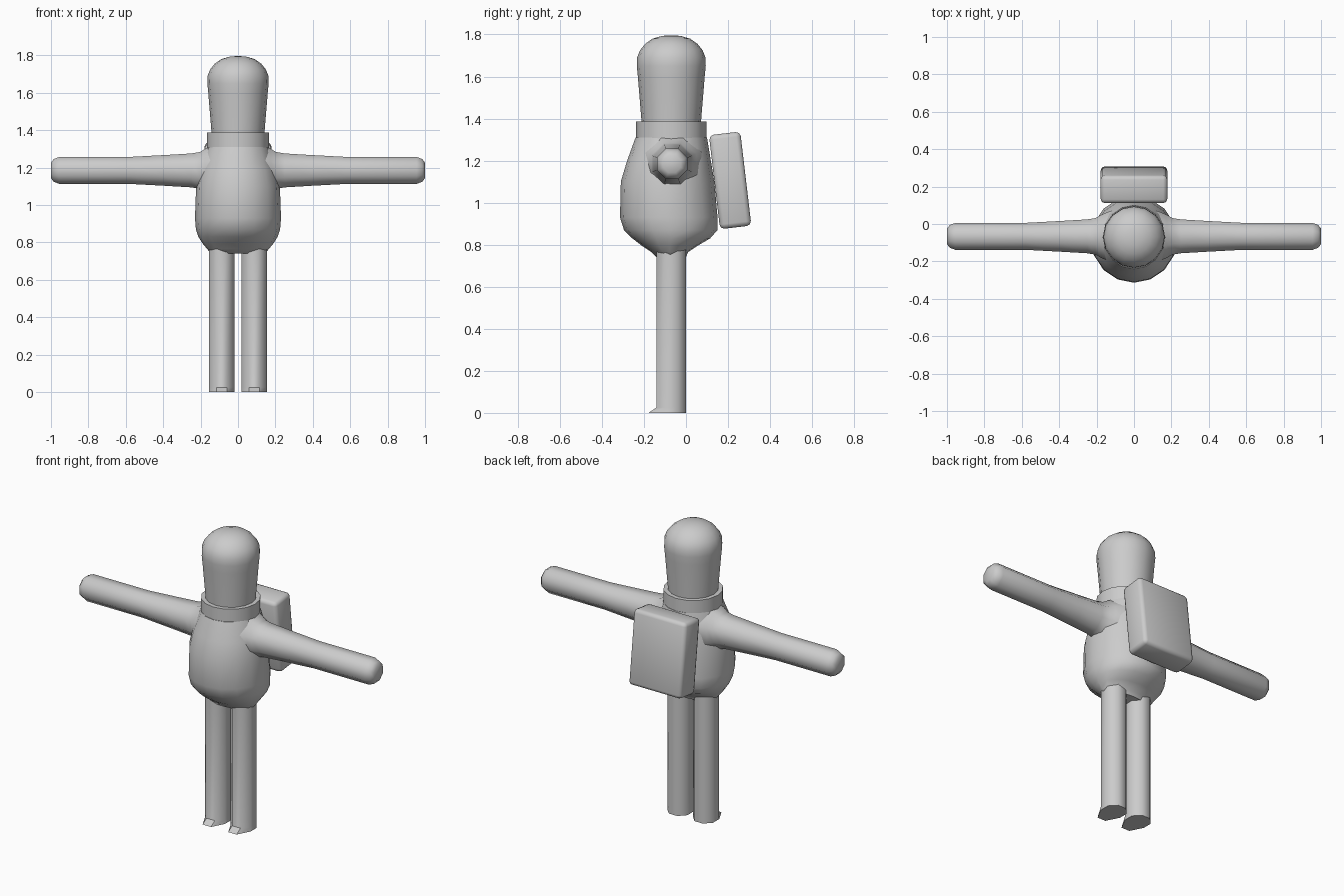
import bpy, bmesh, math
from mathutils import Matrix

if "Cube" in bpy.data.objects:
    bpy.data.objects.remove(bpy.data.objects["Cube"])

grey = bpy.data.materials.new("plain_grey")
grey.diffuse_color = (0.6, 0.6, 0.6, 1)
grey.use_nodes = True
grey.node_tree.nodes["Principled BSDF"].inputs["Base Color"].default_value = grey.diffuse_color
AXIS_Y = -0.07


def finish(name, bm, angle=50):
    bmesh.ops.recalc_face_normals(bm, faces=bm.faces)
    mesh = bpy.data.meshes.new(name)
    bm.to_mesh(mesh)
    bm.free()
    ob = bpy.data.objects.new(name, mesh)
    bpy.context.collection.objects.link(ob)
    mesh.materials.append(grey)
    bpy.ops.object.select_all(action='DESELECT')
    ob.select_set(True)
    bpy.context.view_layer.objects.active = ob
    bpy.ops.object.shade_smooth_by_angle(angle=math.radians(angle))
    return ob


def loft(rings, sides, turn=0.0):
    """Closed tube; each ring is (height, x radius, y centre, y radius)."""
    bm = bmesh.new()
    loops = []
    for h, rx, cy, ry in rings:
        angles = [turn + 2 * math.pi * i / sides for i in range(sides)]
        loops.append([bm.verts.new((rx * math.cos(a), cy + ry * math.sin(a), h)) for a in angles])
    for low, high in zip(loops, loops[1:]):
        for i in range(sides):
            j = (i + 1) % sides
            bm.faces.new((low[i], low[j], high[j], high[i]))
    bm.faces.new(loops[0][::-1])
    bm.faces.new(loops[-1])
    return bm


# Torso: (height, half width, front y, back y)
torso = [(0.74, 0.145, -0.14, 0.0), (0.765, 0.165, -0.165, 0.01),
         (0.795, 0.19, -0.21, 0.055), (0.83, 0.212, -0.255, 0.115),
         (0.87, 0.225, -0.295, 0.15), (0.93, 0.23, -0.314, 0.15),
         (1.10, 0.224, -0.31, 0.135), (1.20, 0.205, -0.28, 0.118),
         (1.31, 0.165, -0.24, 0.10)]
finish("torso", loft([(z, w, (f + b) / 2, (b - f) / 2) for z, w, f, b in torso], 16), 60)

# Collar
finish("collar", loft([(z, 0.167, AXIS_Y, 0.167) for z in (1.305, 1.387)], 16))

# Head
head = [(1.38, 0.141), (1.60, 0.159), (1.65, 0.164), (1.69, 0.163), (1.725, 0.149),
        (1.755, 0.125), (1.78, 0.09), (1.793, 0.045), (1.796, 0.012)]
finish("head", loft([(z, r, AXIS_Y, r) for z, r in head], 16))

# Arms: tube lofted along z, then laid along x
arm = [(0.12, 0.15), (0.175, 0.125), (0.205, 0.106), (0.25, 0.098), (0.39, 0.089),
       (0.58, 0.078), (0.955, 0.078), (0.985, 0.066), (1.0, 0.045)]
for side, label in ((1, "left_arm"), (-1, "right_arm")):
    bm = loft([(x, r, 0, r) for x, r in arm], 8, math.pi / 8)
    bm.transform(Matrix.Translation((0, -0.066, 1.185)) @ Matrix.Rotation(side * math.pi / 2, 4, 'Y'))
    finish(label, bm, 60)

# Legs with a small flared toe at the ground
for side, label in ((1, "left_leg"), (-1, "right_leg")):
    bm = loft([(0, 0.074, AXIS_Y, 0.077), (0.025, 0.074, AXIS_Y, 0.077),
               (0.80, 0.074, AXIS_Y, 0.077)], 8, math.pi / 8)
    for v in bm.verts:
        if v.co.z < 0.01 and v.co.y < -0.13:
            v.co.y -= 0.037
    bm.transform(Matrix.Translation((side * 0.087, 0, 0)))
    finish(label, bm)

# Backpack: tilted box with rounded edges
bm = bmesh.new()
bmesh.ops.create_cube(bm, size=1)
bm.transform(Matrix.Diagonal((0.356, 0.15, 0.45, 1)))
bmesh.ops.bevel(bm, geom=bm.edges[:], offset=0.022, segments=2, profile=0.5, affect='EDGES')
bm.transform(Matrix.Translation((0, 0.21, 1.106)) @ Matrix.Rotation(0.118, 4, 'X'))
finish("backpack", bm)
